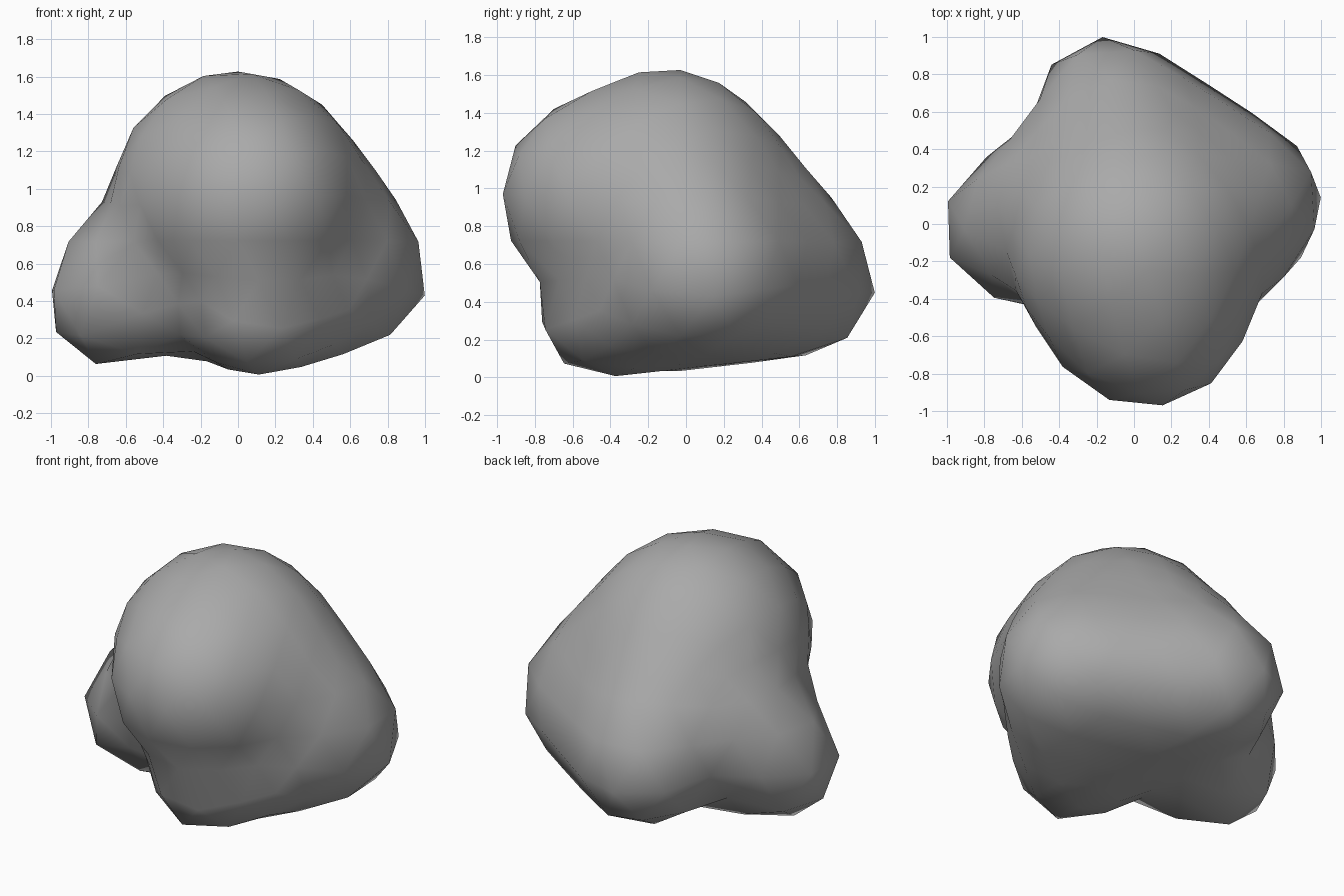
import bpy
import bmesh
from mathutils import Matrix, Vector
from mathutils.bvhtree import BVHTree

cube = bpy.data.objects.get("Cube")
if cube:
    bpy.data.objects.remove(cube, do_unlink=True)

# Rounded lobes of the boulder: centre and radius
LOBES = {
    "head": ((0.0, -0.12, 0.96), 0.68),
    "brow": ((0.06, -0.42, 0.95), 0.57),
    "left": ((0.62, 0.11, 0.55), 0.42),
    "right": ((-0.63, -0.02, 0.43), 0.41),
    "back": ((-0.13, 0.61, 0.51), 0.415),
    "base": ((0.1, -0.46, 0.33), 0.34),
    "core": ((-0.36, 0.15, 0.7), 0.43),
}

# Lobes that flow into one another without a dip
GROUPS = [
    ("head", "left", "back"),
    ("head", "brow"),
    ("base", "left", "back"),
    ("core", "base"),
    ("core", "right"),
]

CENTRE = Vector((0.0, -0.03, 0.72))


def hull_tree(names):
    """Wrap a group of lobes in one convex skin."""
    bm = bmesh.new()
    for name in names:
        centre, radius = LOBES[name]
        bmesh.ops.create_icosphere(bm, subdivisions=4, radius=radius,
                                   matrix=Matrix.Translation(centre))
    bmesh.ops.convex_hull(bm, input=bm.verts[:])
    tree = BVHTree.FromBMesh(bm)
    bm.free()
    return tree


def outer_point(trees, direction):
    """Farthest skin point from the centre in one direction."""
    start = CENTRE + direction * 4
    hits = [tree.ray_cast(start, -direction, 4)[0] for tree in trees]
    hits = [hit for hit in hits if hit is not None]
    return max(hits, key=lambda hit: (hit - CENTRE).length)


# Stone skin: a coarse ball pushed out onto the lobes
trees = [hull_tree(group) for group in GROUPS]
bm = bmesh.new()
bmesh.ops.create_icosphere(bm, subdivisions=3, radius=1)
for vert in bm.verts:
    vert.co = outer_point(trees, vert.co.normalized())

# Soften the creases between lobes
bmesh.ops.smooth_vert(bm, verts=bm.verts[:], factor=0.15,
                      use_axis_x=True, use_axis_y=True, use_axis_z=True)

bmesh.ops.recalc_face_normals(bm, faces=bm.faces[:])
for face in bm.faces:
    face.smooth = True

mesh = bpy.data.meshes.new("boulder")
bm.to_mesh(mesh)
bm.free()
boulder = bpy.data.objects.new("boulder", mesh)
bpy.context.collection.objects.link(boulder)

# Stone colour
stone = bpy.data.materials.new("stone grey")
stone.use_nodes = True
colour = (0.4, 0.4, 0.4, 1.0)
stone.diffuse_color = colour
shader = next(n for n in stone.node_tree.nodes if n.type == "BSDF_PRINCIPLED")
shader.inputs["Base Color"].default_value = colour
shader.inputs["Roughness"].default_value = 0.9
mesh.materials.append(stone)
